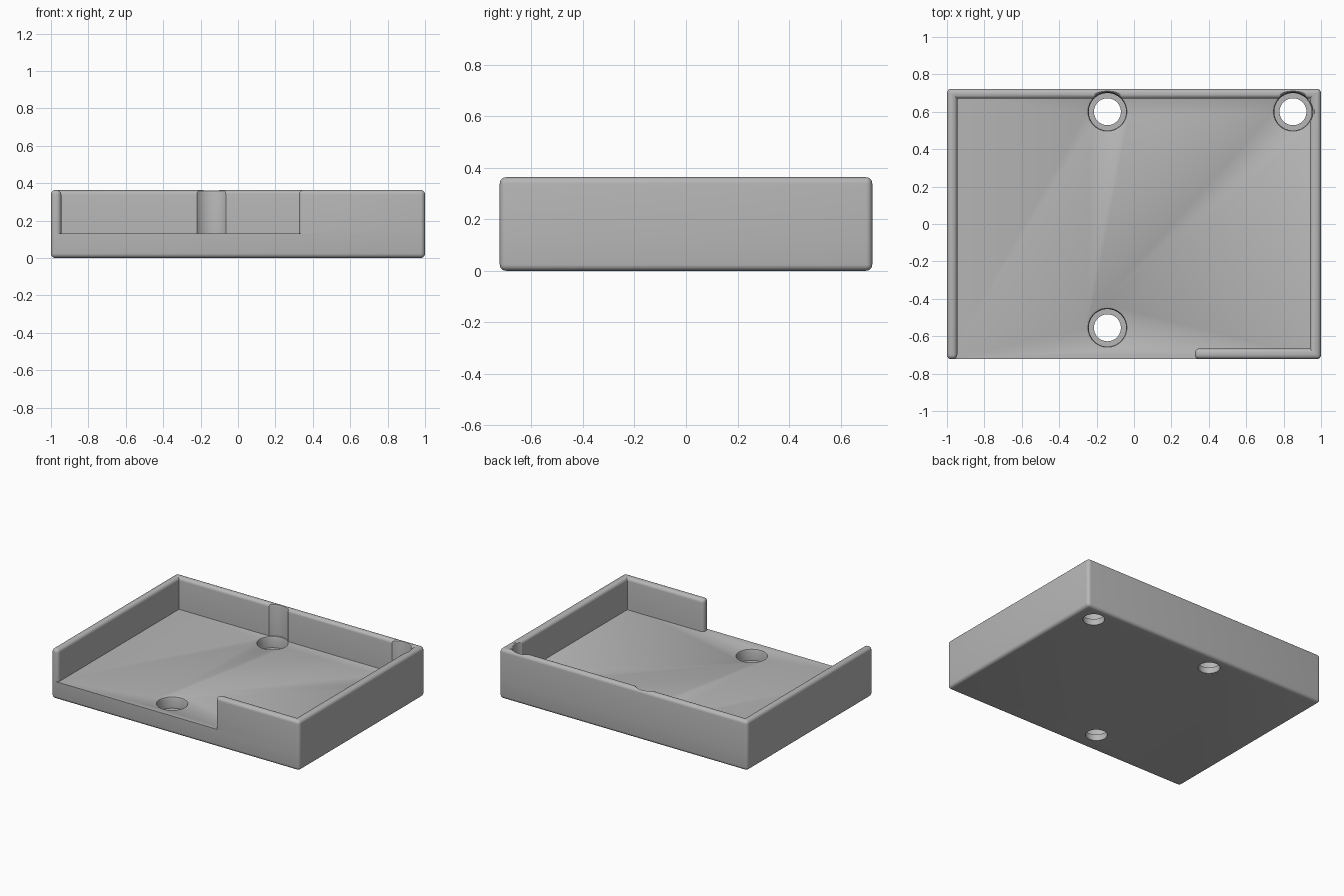
import bpy, bmesh
from math import sin, cos, pi

if "Cube" in bpy.data.objects:
    bpy.data.objects.remove(bpy.data.objects["Cube"])

X, Y, FLOOR, TOP, R = 1.0, 0.723, 0.13, 0.363, 0.024
HOLES = [(-0.142, 0.6), (0.85, 0.6), (-0.142, -0.555)]

grey = bpy.data.materials.new("plain grey")
grey.use_nodes = True
colour = (0.47, 0.47, 0.47, 1)
grey.diffuse_color = colour
grey.node_tree.nodes["Principled BSDF"].inputs["Base Color"].default_value = colour


def finish(bm, name):
    bmesh.ops.recalc_face_normals(bm, faces=bm.faces)
    mesh = bpy.data.meshes.new(name)
    bm.to_mesh(mesh)
    bm.free()
    mesh.materials.append(grey)
    obj = bpy.data.objects.new(name, mesh)
    bpy.context.collection.objects.link(obj)
    return obj


def rounded_prism(name, outline, z0, z1, rounded):
    """Extrude an outline and round the edges picked by rounded(a, b)."""
    bm = bmesh.new()
    base = bm.faces.new([bm.verts.new((x, y, z0)) for x, y in outline])
    up = bmesh.ops.extrude_face_region(bm, geom=[base], use_keep_orig=True)["geom"]
    for v in up:
        if isinstance(v, bmesh.types.BMVert):
            v.co.z = z1
    bmesh.ops.recalc_face_normals(bm, faces=bm.faces)
    edges = [e for e in bm.edges if rounded(e.verts[0].co, e.verts[1].co)]
    bmesh.ops.bevel(bm, geom=edges, offset=R, segments=5, profile=0.5, affect='EDGES')
    return finish(bm, name)


def hole_cutter(name, profile, n=64):
    """Turn a (radius, height) profile around each screw position."""
    bm = bmesh.new()
    for cx, cy in HOLES:
        rings = [[bm.verts.new((cx + r * cos(2 * pi * i / n), cy + r * sin(2 * pi * i / n), z))
                  for i in range(n)] for r, z in profile]
        for a, b in zip(rings, rings[1:]):
            for i in range(n):
                j = (i + 1) % n
                bm.faces.new((a[i], a[j], b[j], b[i]))
        bm.faces.new(rings[0])
        bm.faces.new(rings[-1])
    obj = finish(bm, name)
    obj.hide_render = True
    return obj


def cut(obj, cutter):
    mod = obj.modifiers.new("holes", 'BOOLEAN')
    mod.operation, mod.solver, mod.object = 'DIFFERENCE', 'EXACT', cutter
    bpy.ops.object.select_all(action='DESELECT')
    bpy.context.view_layer.objects.active = obj
    obj.select_set(True)
    bpy.ops.object.modifier_apply(modifier=mod.name)
    bpy.ops.object.shade_smooth_by_angle(angle=pi / 6)
    bpy.data.objects.remove(cutter)


def is_vertical(a, b):
    return abs(a.z - b.z) > 0.01


# Floor slab: rounded underside and corners, sharp top
slab = rounded_prism("floor_slab", [(-X, -Y), (X, -Y), (X, Y), (-X, Y)], 0, FLOOR,
                     lambda a, b: is_vertical(a, b) or a.z + b.z < 0.01)

# Rim wall: runs round the slab, open along most of the front
IN_L, IN_R, IN_B, IN_F, OPEN = -0.945, 0.94, 0.67, -0.666, 0.325
inner = [(IN_L, IN_B), (IN_R, IN_B), (IN_R, IN_F)]
outline = [(-X, -Y), (-X, Y), (X, Y), (X, -Y), (OPEN, -Y), (OPEN, IN_F)] + inner[::-1] + [(IN_L, -Y)]


def wall_edge(a, b):
    if is_vertical(a, b):
        return all(abs(a.x - x) + abs(a.y - y) > 0.01 for x, y in inner)
    return a.z > TOP - 0.01


wall = rounded_prism("rim_wall", outline, FLOOR, TOP, wall_edge)

# Screw holes with recesses, and clearance pockets in the wall
cut(slab, hole_cutter("slab_cutter", [(0.072, -0.1), (0.072, 0.045), (0.1, 0.045), (0.1, 0.115),
                                      (0.104, 0.125), (0.113, FLOOR), (0.113, 0.2)]))
cut(wall, hole_cutter("wall_cutter", [(0.104, 0.1), (0.104, 0.345), (0.107, 0.357),
                                      (0.115, TOP), (0.115, 0.5)]))
